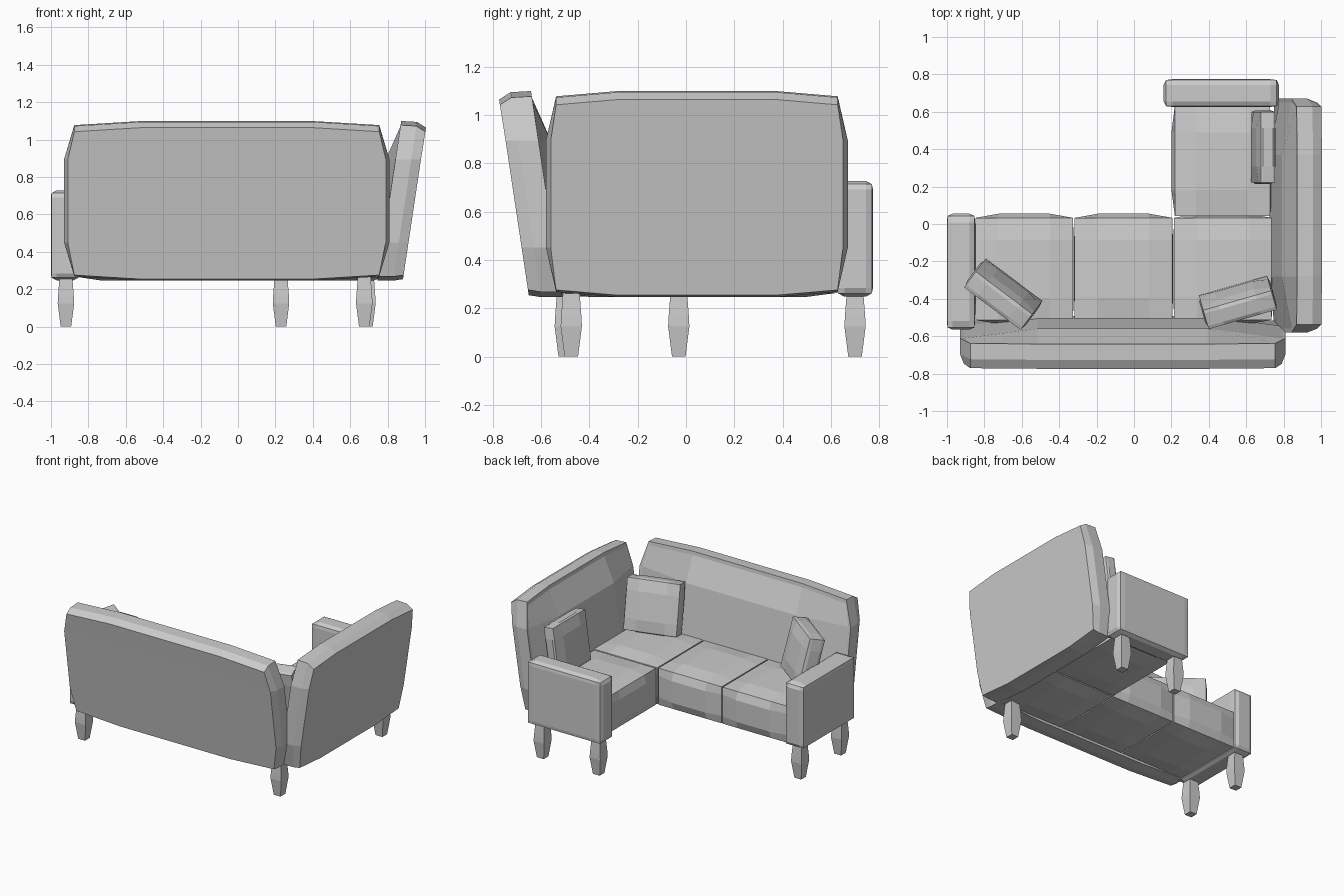
import bpy, bmesh, math
from mathutils import Matrix, Vector

if "Cube" in bpy.data.objects:
    bpy.data.objects.remove(bpy.data.objects["Cube"])

fabric = bpy.data.materials.new("grey fabric")
fabric.diffuse_color = (0.6, 0.6, 0.6, 1)
fabric.use_nodes = True
fabric.node_tree.nodes["Principled BSDF"].inputs["Base Color"].default_value = fabric.diffuse_color


def finish(bm, name, matrix):
    bmesh.ops.transform(bm, matrix=matrix, verts=bm.verts)
    bmesh.ops.recalc_face_normals(bm, faces=bm.faces)
    me = bpy.data.meshes.new(name)
    bm.to_mesh(me)
    bm.free()
    me.materials.append(fabric)
    ob = bpy.data.objects.new(name, me)
    bpy.context.collection.objects.link(ob)
    return ob


def puffy(name, half, pull, matrix, f=(0.52, 0.52, 0.52), back=False, lean=0.0):
    """Box with three strips per side, its outer edges pulled in so it bulges."""
    bm = bmesh.new()
    bmesh.ops.create_cube(bm, size=2)
    bmesh.ops.subdivide_edges(bm, edges=bm.edges[:], cuts=2, use_grid_fill=True)
    for v in bm.verts:
        o = [abs(c) > 0.9 for c in v.co]
        s = [math.copysign(1, c) for c in v.co]
        co = Vector([s[a] * half[a] * (1 if o[a] else f[a]) for a in range(3)])
        for a in range(3):
            # a backrest has a flat rear and straight long rims
            others = [b for b in range(3) if b != a and not (back and b == 1)]
            flat = back and a == 1 and s[1] < 0
            if o[a] and any(o[b] for b in others) and not flat:
                co[a] -= s[a] * pull[a]
        if back and o[1]:                            # chamfered rims
            if o[2]:
                co.z -= 0.027 if s[2] > 0 else -0.008
            if o[0]:
                co.x -= s[0] * (0.0 if o[2] else 0.02)
        y, z = co.y, co.z
        co.y -= lean * z                             # backward lean
        if back and s[2] > 0 and o[2]:
            co.z += lean * (y - half[1] * 0.5) * 0.4
        v.co = co
    return finish(bm, name, matrix)


def place(x, y, z, turn=0, tilt=0):
    return (Matrix.Translation((x, y, z)) @ Matrix.Rotation(math.radians(turn), 4, 'Z')
            @ Matrix.Rotation(math.radians(tilt), 4, 'X'))


# Backrests
fb = (0.52, 0.45, 0.52)
puffy("long_backrest", (0.87, 0.094, 0.427), (0.055, 0.052, 0.022),
      place(-0.06, -0.62, 0.673), fb, True, 0.15)
puffy("short_backrest", (0.625, 0.094, 0.427), (0.042, 0.052, 0.022),
      place(0.851, 0.045, 0.673, 90), fb, True, 0.15)

# Armrests
fa = (0.6, 0.85, 0.85)
puffy("left_armrest", (0.076, 0.31, 0.24), (0.004, 0.012, 0.014),
      place(-0.925, -0.255, 0.488), fa)
puffy("rear_armrest", (0.074, 0.308, 0.24), (0.004, 0.012, 0.014),
      place(0.467, 0.7, 0.488, 90), fa)

# Seat cushions
for i in range(3):
    puffy(f"seat_cushion_{i + 1}", (0.264, 0.295, 0.154), (0.003, 0.022, 0.018),
          place(-0.587 + 0.531 * i, -0.24, 0.4))
puffy("seat_cushion_4", (0.295, 0.272, 0.154), (0.003, 0.018, 0.018),
      place(0.472, 0.336, 0.4, 90))

# Loose pillows
for i, (x, y, turn, tilt, t) in enumerate([(-0.70, -0.375, -37, 14, 0.068),
                                           (0.555, -0.42, 16, 13, 0.068),
                                           (0.69, 0.41, 90, 8, 0.052)]):
    puffy(f"pillow_{i + 1}", (0.197, t, 0.19), (0.008, 0.014, 0.008),
          place(x, y, 0.735, turn, tilt))

# Legs: square and swollen in the middle
for i, (x, y) in enumerate([(-0.92, -0.03), (-0.92, -0.5), (0.675, -0.475),
                            (0.23, 0.70), (0.692, 0.70)]):
    bm = bmesh.new()
    rings = []
    for z, w in [(0, 0.028), (0.125, 0.044), (0.165, 0.042), (0.27, 0.034)]:
        rings.append([bm.verts.new((sx * w, sy * w, z))
                      for sx, sy in ((-1, -1), (1, -1), (1, 1), (-1, 1))])
    for a, b in zip(rings, rings[1:]):
        for k in range(4):
            bm.faces.new((a[k], a[(k + 1) % 4], b[(k + 1) % 4], b[k]))
    bm.faces.new(rings[0][::-1])
    bm.faces.new(rings[-1])
    finish(bm, f"leg_{i + 1}", place(x, y, 0))
